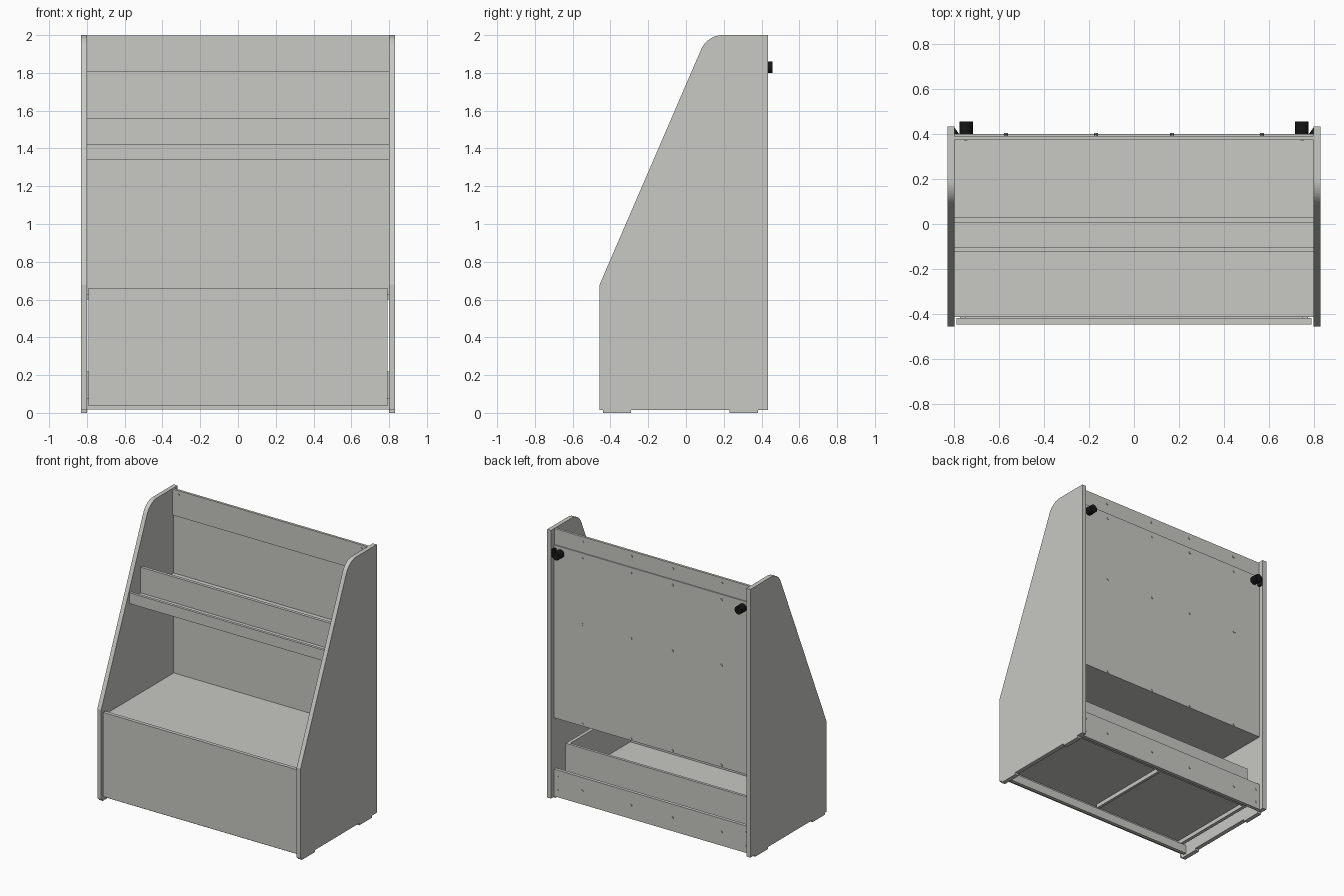
import bpy
import bmesh
import math

cube = bpy.data.objects.get("Cube")
if cube:
    bpy.data.objects.remove(cube, do_unlink=True)


def material(name, colour):
    m = bpy.data.materials.new(name)
    m.use_nodes = True
    m.diffuse_color = (*colour, 1)
    m.node_tree.nodes["Principled BSDF"].inputs["Base Color"].default_value = (*colour, 1)
    return m


grey = material("warm light grey", (0.58, 0.58, 0.55))
black = material("black rubber", (0.008, 0.008, 0.008))


def finish(name, bm, mat):
    bmesh.ops.recalc_face_normals(bm, faces=bm.faces)
    mesh = bpy.data.meshes.new(name)
    bm.to_mesh(mesh)
    bm.free()
    mesh.materials.append(mat)
    obj = bpy.data.objects.new(name, mesh)
    bpy.context.collection.objects.link(obj)
    return obj


def box(name, x, y, z, mat=grey):
    """Board spanning the given (low, high) ranges."""
    bm = bmesh.new()
    bmesh.ops.create_cube(bm, size=1)
    for v in bm.verts:
        v.co = [(r[0] + r[1]) / 2 + c * (r[1] - r[0]) for c, r in zip(v.co, (x, y, z))]
    return finish(name, bm, mat)


def prism(name, points, direction, mat=grey):
    bm = bmesh.new()
    face = bm.faces.new([bm.verts.new(p) for p in points])
    ext = bmesh.ops.extrude_face_region(bm, geom=[face])
    bmesh.ops.translate(bm, vec=direction,
                        verts=[g for g in ext["geom"] if isinstance(g, bmesh.types.BMVert)])
    return finish(name, bm, mat)


def disc(name, x, z, y, radius, sides, mat=grey):
    """Cylinder lying along y."""
    ring = [(x + radius * math.cos(i * math.tau / sides), y[0],
             z + radius * math.sin(i * math.tau / sides)) for i in range(sides)]
    return prism(name, ring, (0, y[1] - y[0], 0), mat)


# Side panel outline with a rounded top front corner
outline = [(-0.457, 0.015), (0.435, 0.015), (0.435, 2.0)]
for i in range(13):
    a = math.radians(90 + 66 * i / 12)
    outline.append((0.195 + 0.125 * math.cos(a), 1.875 + 0.125 * math.sin(a)))
outline.append((-0.457, 0.68))

for side, s in (("left", 1), ("right", -1)):
    prism(side + "_panel", [(s * 0.8, y, z) for y, z in outline], (s * 0.032, 0, 0))
    x = sorted((s * 0.8, s * 0.832))
    box(side + "_front_foot", x, (-0.44, -0.29), (0, 0.015))
    box(side + "_back_foot", x, (0.23, 0.38), (0, 0.015))
    # Wall bumper and its corner wedge
    disc(side + "_bumper", s * 0.747, 1.83, (0.40, 0.457), 0.03, 12, black)
    prism(side + "_bumper_wedge", [(s * 0.8, 0.402, 1.8), (s * 0.8, 0.43, 1.8),
                                   (s * 0.78, 0.402, 1.8)], (0, 0, 0.06), black)
    # Drawer side
    box(side + "_drawer_side", sorted((s * 0.75, s * 0.775)), (-0.42, 0.30), (0.08, 0.38))
    # Fixings at the ends of the rails
    disc(side + "_front_fixing", s * 0.75, 1.97, (0.371, 0.376), 0.008, 10)
    for z in (0.07, 0.17):
        disc(side + "_rail_screw", s * 0.77, z, (0.399, 0.404), 0.008, 10)

# Fixed boards between the sides
inner = (-0.8, 0.8)
box("top_rail", inner, (0.375, 0.393), (1.805, 1.998))
box("back_panel", inner, (0.391, 0.40), (0.6, 1.88))
box("bottom_back_rail", inner, (0.375, 0.40), (0.02, 0.22))
box("bottom_front_rail", inner, (-0.415, -0.39), (0.018, 0.08))
box("seat_shelf", inner, (-0.415, 0.391), (0.6, 0.63))
box("book_shelf", inner, (-0.105, 0.391), (1.34, 1.37))
box("book_shelf_lip", inner, (-0.125, -0.105), (1.34, 1.42))
box("book_shelf_divider", inner, (0.005, 0.028), (1.37, 1.56))

# Drawer
box("drawer_front", (-0.792, 0.792), (-0.447, -0.42), (0.037, 0.66))
box("drawer_back", (-0.775, 0.775), (0.28, 0.30), (0.08, 0.38))
box("drawer_bottom", (-0.75, 0.75), (-0.42, 0.28), (0.11, 0.122))
box("drawer_centre_bar", (-0.01, 0.01), (-0.39, 0.30), (0.08, 0.11))

# Screw heads on the back
for x in (-0.57, -0.17, 0.17, 0.57):
    for z, y in ((1.96, 0.393), (1.84, 0.40), (1.355, 0.40), (0.615, 0.40), (0.12, 0.40)):
        disc("screw_head", x, z, (y - 0.001, y + 0.005), 0.009, 10)
